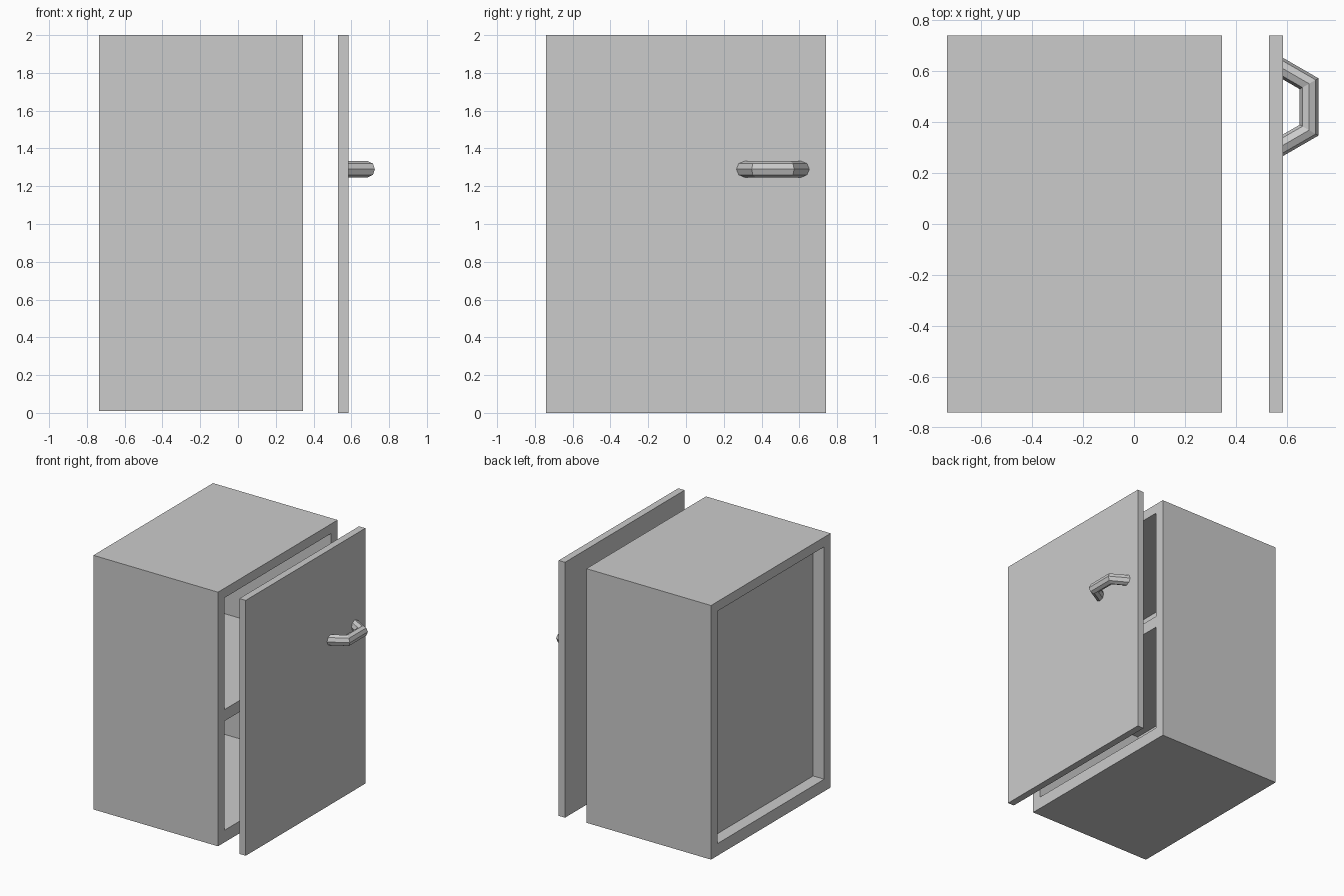
import bpy, bmesh
from math import sin, cos, radians, tau
from mathutils import Vector

if "Cube" in bpy.data.objects:
    bpy.data.objects.remove(bpy.data.objects["Cube"])

X0, X1, Y = -0.735, 0.345, 0.74        # cabinet extents
IY, IZ0, IZ1 = 0.66, 0.105, 1.925      # inner opening


def finish(name, bm):
    bmesh.ops.recalc_face_normals(bm, faces=bm.faces)
    mesh = bpy.data.meshes.new(name)
    bm.to_mesh(mesh)
    bm.free()
    obj = bpy.data.objects.new(name, mesh)
    bpy.context.collection.objects.link(obj)
    return obj


def box(name, lo, hi):
    bm = bmesh.new()
    bmesh.ops.create_cube(bm, size=1)
    lo, hi = Vector(lo), Vector(hi)
    for v in bm.verts:
        v.co = (lo + hi) / 2 + v.co * (hi - lo)
    return finish(name, bm)


def bridge(bm, rings, closed):
    """Quads between successive closed rings of vertices."""
    n = len(rings[0])
    for k in range(len(rings) if closed else len(rings) - 1):
        a, b = rings[k], rings[(k + 1) % len(rings)]
        for i in range(n):
            j = (i + 1) % n
            bm.faces.new((a[i], a[j], b[j], b[i]))


# Cabinet shell: rectangular tube open at front and back
bm = bmesh.new()
loops = [(X0, Y, 0.01, 2), (X1, Y, 0.01, 2), (X1, IY, IZ0, IZ1), (X0, IY, IZ0, IZ1)]
bridge(bm, [[bm.verts.new((x, y, z)) for y, z in ((-w, b), (w, b), (w, t), (-w, t))]
            for x, w, b, t in loops], True)
finish("cabinet_shell", bm)

# Recessed back panel and middle shelf, fitted inside the shell
box("back_panel", (-0.64, -IY, IZ0), (-0.59, IY, IZ1))
box("shelf", (-0.59, -IY, 0.96), (X1, IY, 1.05))

# Separate door slab
box("door", (0.53, -Y, 0), (0.585, Y, 2))

# Handle: half of a six-sided ring with an eight-sided section
R, r, SIDES = 0.1825, 0.0425, 8
bm = bmesh.new()
rings = []
for deg in (-90, -30, 30, 90):
    a = radians(deg)
    rings.append([bm.verts.new((0.53 + (R + r * cos(t)) * cos(a),
                                0.46 + (R + r * cos(t)) * sin(a),
                                1.29 + r * sin(t)))
                  for t in (tau * i / SIDES for i in range(SIDES))])
# pull the ends in so they sit inside the door
for end, near in ((rings[0], rings[1]), (rings[3], rings[2])):
    for v, w in zip(end, near):
        v.co = v.co.lerp(w.co, 0.15)
bridge(bm, rings, False)
bm.faces.new(rings[0])
bm.faces.new(rings[-1])
finish("door_handle", bm)
